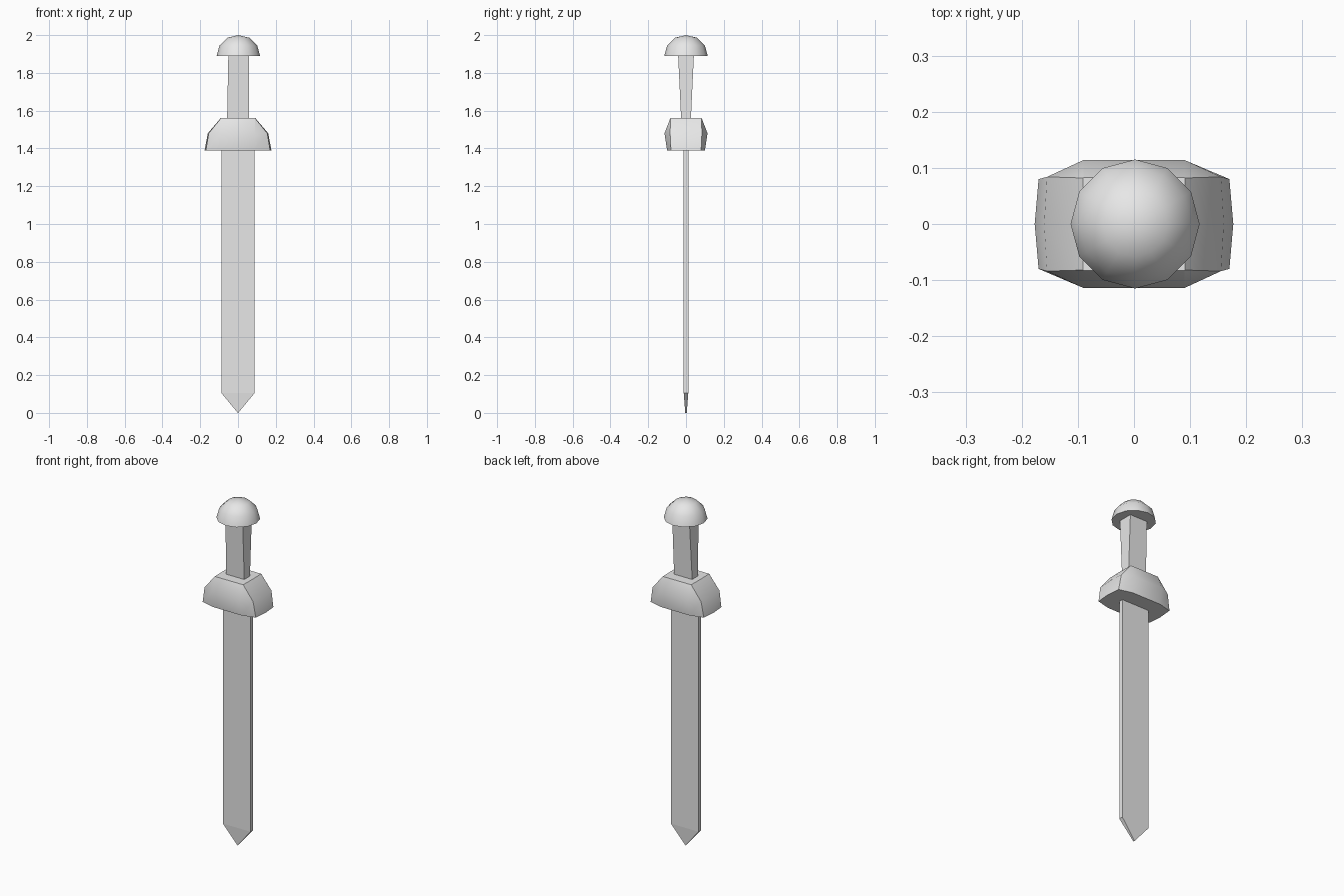
import bpy, bmesh, math

cube = bpy.data.objects.get("Cube")
if cube:
    bpy.data.objects.remove(cube, do_unlink=True)

grey = bpy.data.materials.new("plain_grey")
grey.use_nodes = True
grey.diffuse_color = (0.8, 0.8, 0.8, 1)
grey.node_tree.nodes["Principled BSDF"].inputs["Base Color"].default_value = (0.8, 0.8, 0.8, 1)


def loft(name, rings, smooth=None):
    """Join rings of equal length into a closed solid."""
    bm = bmesh.new()
    loops = [[bm.verts.new(p) for p in ring] for ring in rings]
    n = len(loops[0])
    for low, high in zip(loops, loops[1:]):
        for i in range(n):
            j = (i + 1) % n
            bm.faces.new((low[i], low[j], high[j], high[i]))
    bm.faces.new(loops[0][::-1])
    bm.faces.new(loops[-1])
    bmesh.ops.remove_doubles(bm, verts=bm.verts, dist=0.0005)
    bmesh.ops.recalc_face_normals(bm, faces=bm.faces)
    mesh = bpy.data.meshes.new(name)
    bm.to_mesh(mesh)
    bm.free()
    mesh.materials.append(grey)
    obj = bpy.data.objects.new(name, mesh)
    bpy.context.collection.objects.link(obj)
    if smooth:
        bpy.ops.object.select_all(action='DESELECT')
        obj.select_set(True)
        bpy.context.view_layer.objects.active = obj
        bpy.ops.object.shade_smooth_by_angle(angle=math.radians(smooth))
    return obj


def rectangle(x, y, z, cx=0):
    return [(cx - x, -y, z), (cx + x, -y, z), (cx + x, y, z), (cx - x, y, z)]


def guard_ring(z, end, corner_x, corner_y, front_y):
    """Oblong ring with bulging ends and a fuller middle."""
    half = [(end, 0), (corner_x, corner_y), (0.09, front_y),
            (-0.09, front_y), (-corner_x, corner_y)]
    return [(x, y, z) for x, y in half] + [(-x, -y, z) for x, y in half]


def circle(r, z, n=12):
    return [(0.002 + r * math.cos(i * math.tau / n),
             r * math.sin(i * math.tau / n), z) for i in range(n)]


# Blade, narrowing to a point at the ground
loft("blade", [rectangle(0.001, 0.004, 0),
               rectangle(0.088, 0.012, 0.105),
               rectangle(0.088, 0.012, 1.42)])

# Guard, an oblong block with sloping shoulders
loft("guard", [guard_ring(1.39, 0.177, 0.17, 0.08, 0.10),
               guard_ring(1.48, 0.16, 0.155, 0.084, 0.114),
               guard_ring(1.56, 0.092, 0.0905, 0.082, 0.083)], smooth=35)

# Grip, thicker toward the pommel
loft("grip", [rectangle(0.058, 0.025, 1.54),
              rectangle(0.055, 0.042, 1.90, cx=0.004)])

# Pommel, a half dome with a flat underside
loft("pommel", [circle(0.115, 1.89), circle(0.10, 1.945),
                circle(0.058, 1.986), circle(0, 2.0)], smooth=40)
